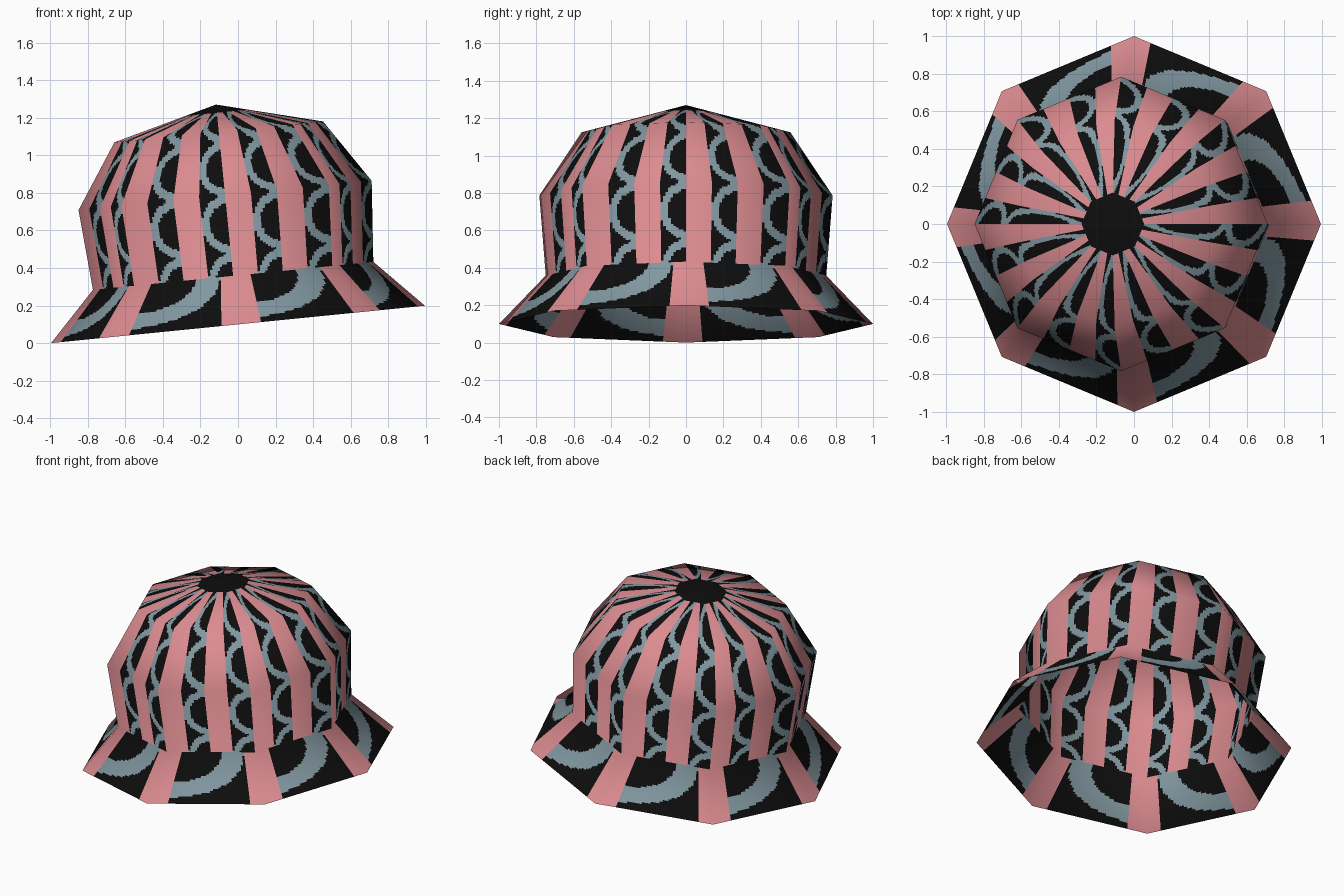
import bpy
import math
from mathutils import Vector

cube = bpy.data.objects.get("Cube")
if cube:
    bpy.data.objects.remove(cube, do_unlink=True)

SIDES = 8
COLUMNS = 40
PINK, BLACK, GREY = 0, 1, 2


def make_material(name, rgb):
    mat = bpy.data.materials.new(name)
    mat.use_nodes = True
    color = (*rgb, 1.0)
    mat.diffuse_color = color
    bsdf = mat.node_tree.nodes["Principled BSDF"]
    bsdf.inputs["Base Color"].default_value = color
    bsdf.inputs["Roughness"].default_value = 0.9
    return mat


materials = [
    make_material("dusty pink", (0.71, 0.26, 0.28)),
    make_material("black", (0.004, 0.004, 0.004)),
    make_material("blue grey", (0.22, 0.31, 0.35)),
]

# Hat profile from brim edge to apex: radius, height, pattern coordinate
profile = [
    (1.0, 0.0, -1.0),
    (0.75, 0.26, 0.61),
    (0.784, 0.69, 2.0),
    (0.558, 1.03, 3.2),
    (0.0, 1.176, 4.33),
]

# Smooth profile normals, averaged over neighbouring bands
band_normals = [Vector((b[1] - a[1], a[0] - b[0])).normalized()
                for a, b in zip(profile, profile[1:])]
ring_normals = [band_normals[0]]
ring_normals += [(a + b).normalized() for a, b in zip(band_normals, band_normals[1:])]
ring_normals.append(Vector((0, 1)))


def spin(radius, height, k):
    angle = math.tau * k / SIDES
    return Vector((radius * math.cos(angle), radius * math.sin(angle), height))


def crown_color(u, v, t):
    """Striped crown: two stripes per facet, with stacked half rings."""
    if v > 4:
        return BLACK
    stripe = (2 * u) % 1
    if stripe < 0.5:
        return PINK
    across = 2 - 2 * stripe
    along = 2 * (v % 1) - 1
    return GREY if 0.71 < math.hypot(across, along) < 1.0 else BLACK


def brim_color(u, v, t):
    """Brim: pink at each corner, one broad arc per facet."""
    s = (u - 0.18) / 0.70
    if s < 0 or s > 1:
        return PINK
    inner = math.hypot(s / 0.64, t / 0.58)
    outer = math.hypot(s / 0.98, t / 0.88)
    return GREY if inner > 1 and outer < 1 else BLACK


def build_part(name, bands, color_rule):
    """Facet the profile bands into fine cells coloured by a rule."""
    index, points, normals, faces, colors = {}, [], [], [], []

    def vertex(band, k, u, t):
        lo, hi = profile[band], profile[band + 1]
        r, h = (lo[i] + (hi[i] - lo[i]) * t for i in (0, 1))
        n = ring_normals[band].lerp(ring_normals[band + 1], t)
        p = spin(r, h, k).lerp(spin(r, h, k + 1), u)
        key = tuple(round(c, 5) for c in p)
        if key not in index:
            index[key] = len(points)
            points.append(p)
            normals.append(spin(n.x, n.y, k).lerp(spin(n.x, n.y, k + 1), u).normalized())
        return index[key]

    for band, rows in bands:
        v0, v1 = profile[band][2], profile[band + 1][2]
        for k in range(SIDES):
            grid = [[vertex(band, k, i / COLUMNS, j / rows)
                     for i in range(COLUMNS + 1)] for j in range(rows + 1)]
            for j in range(rows):
                t = (j + 0.5) / rows
                for i in range(COLUMNS):
                    corners = (grid[j][i], grid[j][i + 1],
                               grid[j + 1][i + 1], grid[j + 1][i])
                    face = list(dict.fromkeys(corners))
                    if len(face) < 3:
                        continue
                    faces.append(face)
                    u = (i + 0.5) / COLUMNS
                    depth = 1 - t
                    colors.append(color_rule(u, v0 + (v1 - v0) * t, depth))

    mesh = bpy.data.meshes.new(name)
    mesh.from_pydata(points, [], faces)
    for mat in materials:
        mesh.materials.append(mat)
    mesh.polygons.foreach_set("material_index", colors)
    mesh.polygons.foreach_set("use_smooth", [True] * len(faces))
    mesh.update()
    mesh.normals_split_custom_set_from_vertices(normals)
    obj = bpy.data.objects.new(name, mesh)
    bpy.context.collection.objects.link(obj)
    # Whole hat leans to one side
    obj.location = (0, 0, 0.1)
    obj.rotation_euler = (0, -math.atan(0.1), 0)
    return obj


def brim_rule(u, v, depth):
    return brim_color(u, v, 1 - (1 - depth) if depth else 0)


# Brim and crown
build_part("hat_brim", [(0, 28)], brim_rule)
build_part("hat_crown", [(1, 40), (2, 36), (3, 40)], crown_color)
